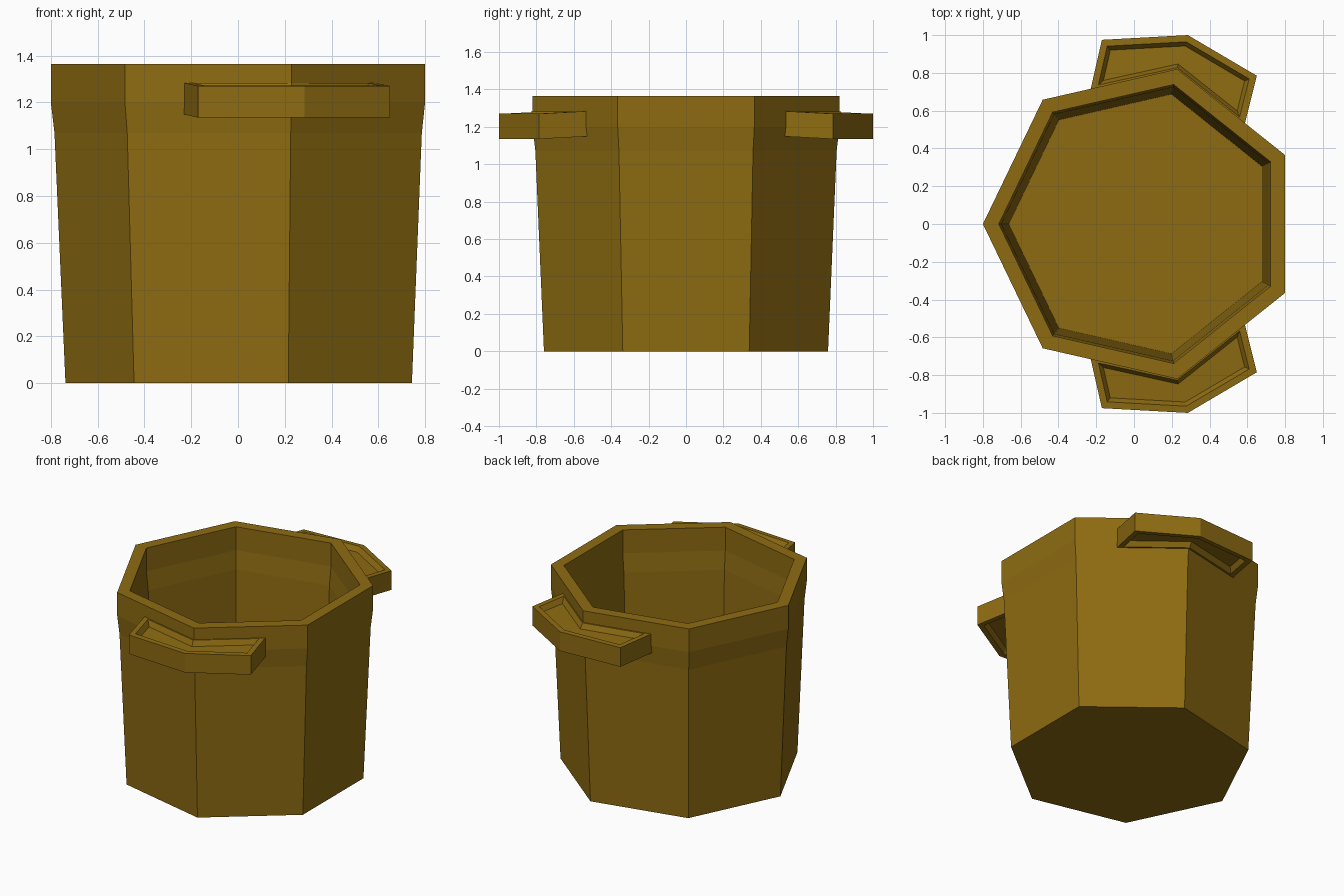
import bpy, bmesh, math

if "Cube" in bpy.data.objects:
    bpy.data.objects.remove(bpy.data.objects["Cube"], do_unlink=True)

# One colour for the whole pot
brass = bpy.data.materials.new("dark brass")
colour = (0.27, 0.148, 0.006, 1)
brass.diffuse_color = colour
brass.use_nodes = True
shader = brass.node_tree.nodes["Principled BSDF"]
shader.inputs["Base Color"].default_value = colour
shader.inputs["Roughness"].default_value = 0.7


def add_object(name, bm):
    bmesh.ops.recalc_face_normals(bm, faces=bm.faces[:])
    mesh = bpy.data.meshes.new(name)
    bm.to_mesh(mesh)
    bm.free()
    mesh.materials.append(brass)
    obj = bpy.data.objects.new(name, mesh)
    bpy.context.collection.objects.link(obj)
    return obj


# Seven-sided pot: outer wall, rim, inner wall and floor as (radius, height)
SIDES = 7
CENTRE = 0.0415
profile = [(0.779, 0), (0.826, 1.07), (0.8415, 1.2), (0.8415, 1.365),
           (0.757, 1.365), (0.757, 1.2), (0.743, 1.07), (0.705, 0.08)]
bm = bmesh.new()
rings = []
for radius, z in profile:
    angles = [math.pi + math.tau * i / SIDES for i in range(SIDES)]
    rings.append([bm.verts.new((CENTRE + radius * math.cos(a),
                                radius * math.sin(a), z)) for a in angles])
for low, high in zip(rings, rings[1:]):
    for i in range(SIDES):
        j = (i + 1) % SIDES
        bm.faces.new((low[i], low[j], high[j], high[i]))
bm.faces.new(rings[0])
bm.faces.new(rings[-1])
add_object("pot_body", bm)

# Bent grip with a recessed panel above and below
outer = [(-0.17, -0.975), (0.285, -1.0), (0.65, -0.785)]
inner = [(-0.235, -0.69), (0.22, -0.79), (0.58, -0.505)]
BOTTOM, TOP, RISE = 1.135, 1.27, 0.015
bm = bmesh.new()


def row(points, z):
    return [bm.verts.new((x, y, z)) for x, y in points]


out_low, out_high = row(outer, BOTTOM), row(outer, TOP)
in_low, in_high = row(inner, BOTTOM + RISE), row(inner, TOP + RISE)
loop = [out_low, out_high, in_high, in_low]
panels = {"top": [], "bottom": []}
for k in range(4):
    a, b = loop[k], loop[(k + 1) % 4]
    for i in range(2):
        face = bm.faces.new((a[i], a[i + 1], b[i + 1], b[i]))
        if k == 1:
            panels["top"].append(face)
        elif k == 3:
            panels["bottom"].append(face)
for i in (0, 2):
    bm.faces.new([r[i] for r in loop])
bmesh.ops.recalc_face_normals(bm, faces=bm.faces[:])
for faces in panels.values():
    bmesh.ops.inset_region(bm, faces=faces, thickness=0.035, use_even_offset=True)
    bmesh.ops.inset_region(bm, faces=faces, thickness=0.02, depth=-0.035,
                           use_even_offset=True)
handles = add_object("side_handles", bm)
mirror = handles.modifiers.new("Mirror", 'MIRROR')
mirror.use_axis = (False, True, False)
mirror.use_mirror_merge = False
